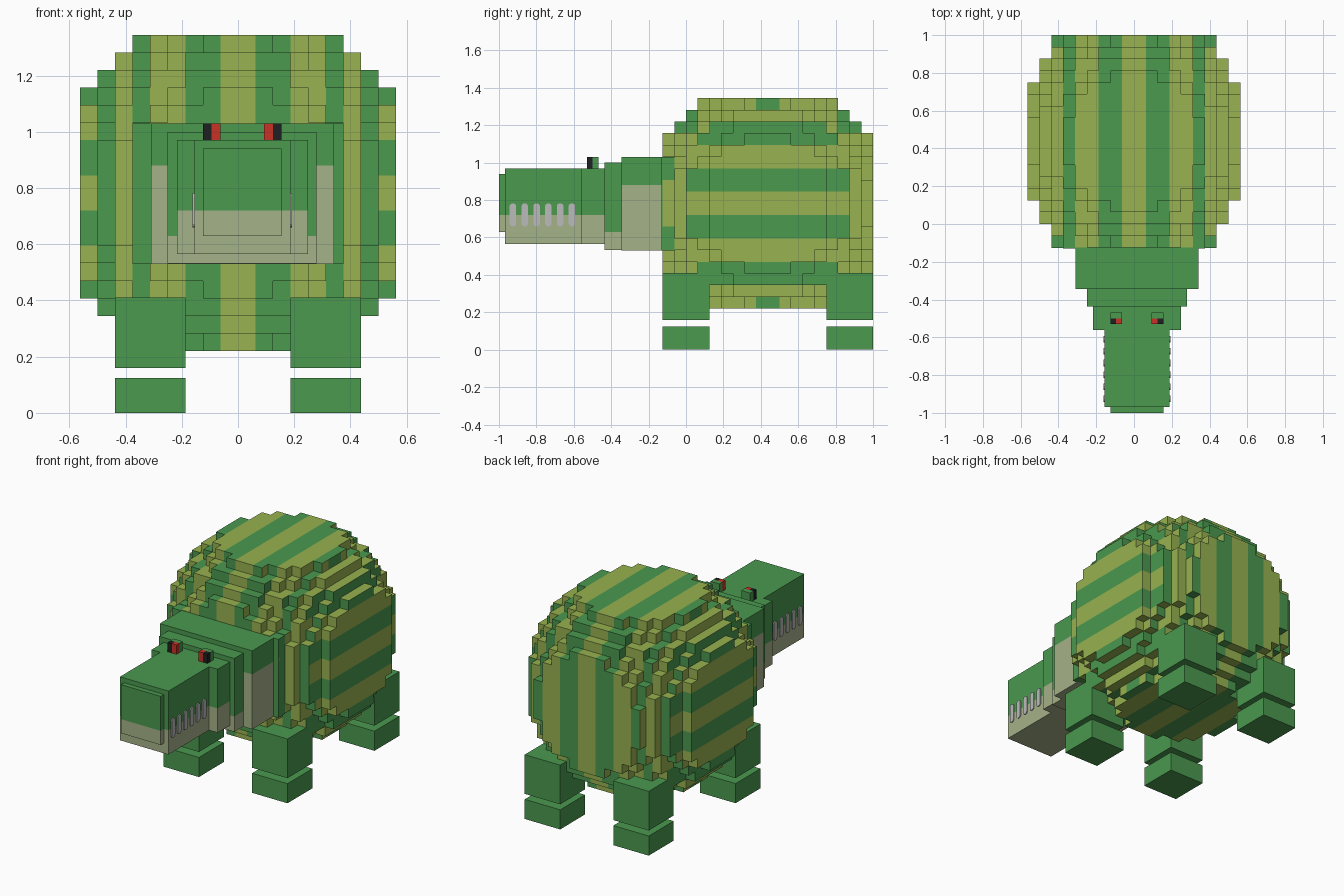
import bpy, bmesh, math
from mathutils import Vector

old = bpy.data.objects.get("Cube")
if old:
    bpy.data.objects.remove(old, do_unlink=True)


def material(name, rgb):
    m = bpy.data.materials.new(name)
    m.use_nodes = True
    m.diffuse_color = (*rgb, 1)
    m.node_tree.nodes["Principled BSDF"].inputs["Base Color"].default_value = (*rgb, 1)
    return m


GREEN = material("leaf green", (0.069, 0.319, 0.078))
LIME = material("yellow green", (0.314, 0.445, 0.080))
BEIGE = material("belly beige", (0.376, 0.445, 0.250))
RED = material("eye red", (0.578, 0.032, 0.019))
BLACK = material("eye black", (0.013, 0.014, 0.016))
TOOTH = material("tooth grey", (0.50, 0.50, 0.50))


def finish(name, bm, mats):
    mesh = bpy.data.meshes.new(name)
    bm.to_mesh(mesh)
    bm.free()
    for m in mats:
        mesh.materials.append(m)
    ob = bpy.data.objects.new(name, mesh)
    bpy.context.collection.objects.link(ob)
    return ob


def box(name, x, y, z, mat, lower=None, split=0.0):
    """Box from ranges; faces below the split height take the lower colour."""
    bm = bmesh.new()
    bmesh.ops.create_cube(bm, size=1)
    for v in bm.verts:
        v.co = [r[0] + (c + 0.5) * (r[1] - r[0]) for c, r in zip(v.co, (x, y, z))]
    if lower:
        bmesh.ops.bisect_plane(bm, geom=bm.verts[:] + bm.edges[:] + bm.faces[:],
                               plane_co=(0, 0, split), plane_no=(0, 0, 1))
        for f in bm.faces:
            f.material_index = int(f.calc_center_median().z < split)
    return finish(name, bm, [mat, lower] if lower else [mat])


# Body: round stepped shell made of small cubes
UNIT, HALF = 0.0625, 9
CENTRE = Vector((0, 0.4375, 0.7825))


def solid(p):
    x, y, z = (abs(c) for c in p)
    if max(x, y, z) > HALF:
        return False
    if x > 8 and y > 5:
        return False
    return x * x + y * y + z * z <= 105


def stripe(d):
    """1 is lime, 0 is green; bands two cubes wide around the middle."""
    return 1 if d < 1 or 3 < d < 5 else 0


def shell_colour(p, axis):
    x, y, z = (abs(c) for c in p)
    if axis == 0:
        if x > 7 or (x > 6 and y < 7 and z < 7):
            return stripe(z)
        return 0 if (y > 6 and z > 6) or (y < 1 and z > 8) else 1
    if x > 8:
        return 1 if axis == 2 else stripe(z)
    if x > 6:
        return 1 if axis == 2 or x < 7 else 0
    return stripe(x)


def build_body():
    bm = bmesh.new()
    steps = [i + 0.5 for i in range(-HALF, HALF)]
    for x in steps:
        for y in steps:
            for z in steps:
                p = Vector((x, y, z))
                if not solid(p):
                    continue
                for axis in range(3):
                    for sign in (-1, 1):
                        n = Vector((0, 0, 0))
                        n[axis] = sign
                        if solid(p + n):
                            continue
                        u = Vector((0, 0, 0))
                        u[(axis + 1) % 3] = 0.5
                        w = n.cross(u)
                        c = p + n * 0.5
                        corners = (c - u - w, c + u - w, c + u + w, c - u + w)
                        f = bm.faces.new([bm.verts.new(CENTRE + q * UNIT) for q in corners])
                        f.material_index = shell_colour(p, axis)
    bmesh.ops.remove_doubles(bm, verts=bm.verts[:], dist=0.001)
    finish("striped_body", bm, [GREEN, LIME])


build_body()

# Legs with separate feet
for side, s in (("left", 1), ("right", -1)):
    for end, y in (("front", (-0.126, 0.125)), ("back", (0.75, 1.0))):
        x = sorted((s * 0.1875, s * 0.4375))
        box(f"{end}_{side}_leg", x, y, (0.16, 0.41), GREEN)
        box(f"{end}_{side}_foot", x, y, (0.0, 0.125), GREEN)

# Neck and head, stepping narrower towards the nose
box("neck_base", (-0.375, 0.375), (-0.13, -0.06), (0.53, 1.03), GREEN)
box("neck", (-0.31, 0.342), (-0.345, -0.12), (0.53, 1.03), GREEN, BEIGE, 0.88)
box("head_back", (-0.25, 0.28), (-0.437, -0.34), (0.532, 1.0), GREEN, BEIGE, 0.63)
box("head", (-0.217, 0.249), (-0.56, -0.43), (0.565, 0.97), GREEN, BEIGE, 0.72)
box("snout", (-0.155, 0.187), (-0.968, -0.55), (0.565, 0.97), GREEN, BEIGE, 0.72)
box("nose", (-0.125, 0.155), (-1.0, -0.96), (0.63, 0.94), GREEN, BEIGE, 0.72)

# Teeth: thin round-ended plates along both sides of the snout
for side, x0, x1 in (("right", -0.161, -0.154), ("left", 0.186, 0.193)):
    for i in range(6):
        yc = -0.925 + i * 0.063
        bm = bmesh.new()
        outline = []
        for k in range(12):
            a = math.pi * (k + 0.5) / 6
            cz = 0.765 if k < 6 else 0.677
            outline.append(bm.verts.new((x0, yc + 0.018 * math.cos(a), cz + 0.018 * math.sin(a))))
        face = bm.faces.new(outline)
        new = bmesh.ops.extrude_face_region(bm, geom=[face])["geom"]
        bmesh.ops.translate(bm, vec=(x1 - x0, 0, 0),
                            verts=[g for g in new if isinstance(g, bmesh.types.BMVert)])
        bmesh.ops.recalc_face_normals(bm, faces=bm.faces[:])
        finish(f"{side}_tooth_{i + 1}", bm, [TOOTH])

# Eyes: red inside, black outside, with a green lid block behind
for side, s in (("left", 1), ("right", -1)):
    def span(a, b):
        return sorted((0.015 + s * a, 0.015 + s * b))
    box(f"{side}_eye_red", span(0.078, 0.110), (-0.53, -0.5), (0.965, 1.03), RED)
    box(f"{side}_eye_black", span(0.110, 0.140), (-0.53, -0.5), (0.965, 1.03), BLACK)
    box(f"{side}_eye_lid", span(0.078, 0.140), (-0.5, -0.468), (0.965, 1.03), GREEN)
